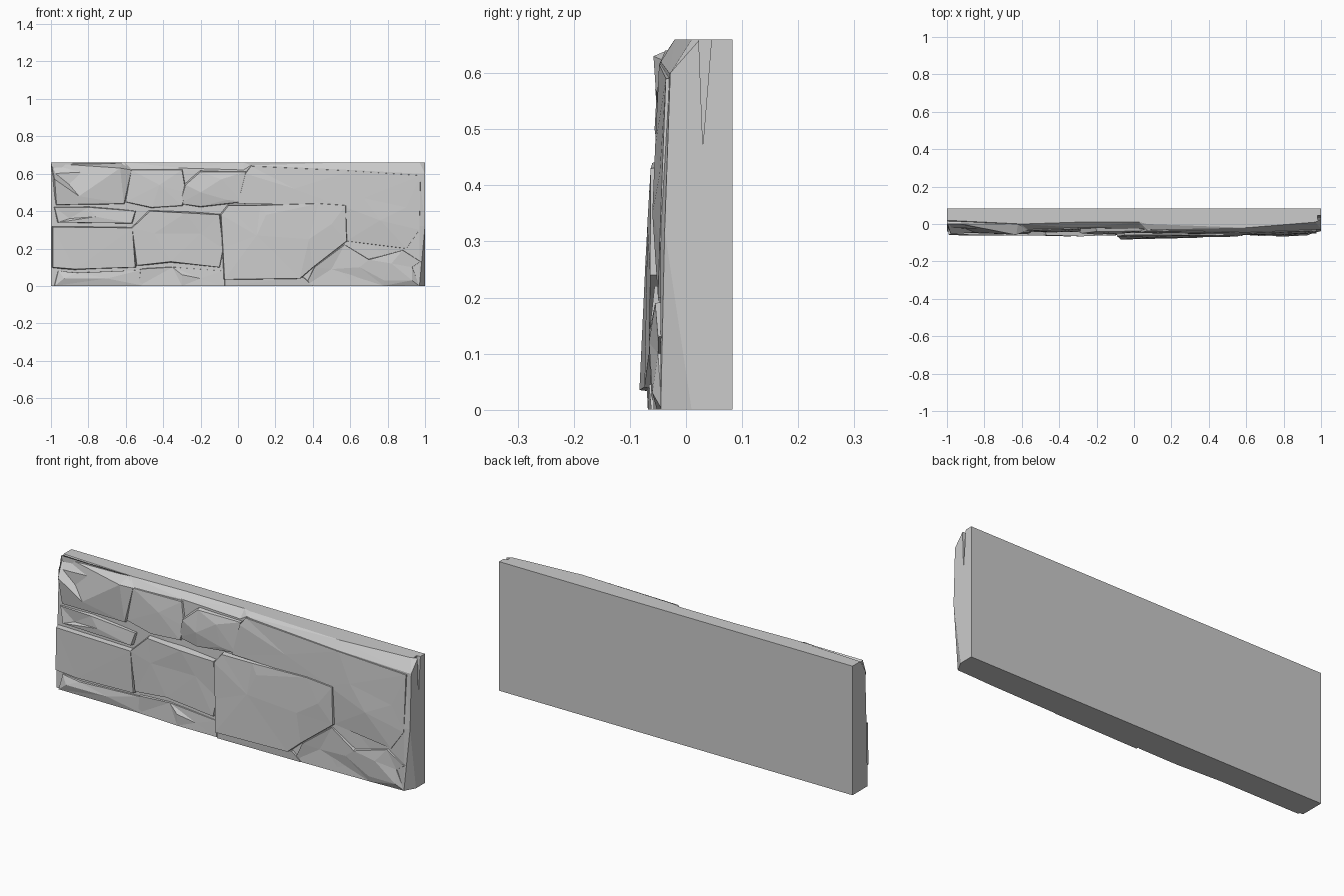
import bpy, bmesh
from mathutils import Vector
from mathutils.geometry import delaunay_2d_cdt

BACK, TOP = 0.083, 0.66

cube = bpy.data.objects.get("Cube")
if cube:
    bpy.data.objects.remove(cube, do_unlink=True)

stone_grey = bpy.data.materials.new("stone grey")
stone_grey.use_nodes = True
colour = (0.6, 0.6, 0.6, 1)
stone_grey.diffuse_color = colour
stone_grey.node_tree.nodes["Principled BSDF"].inputs["Base Color"].default_value = colour


def finish(name, bm):
    """Turn a bmesh into a flat shaded grey object."""
    bmesh.ops.recalc_face_normals(bm, faces=bm.faces)
    mesh = bpy.data.meshes.new(name)
    bm.to_mesh(mesh)
    bm.free()
    mesh.materials.append(stone_grey)
    obj = bpy.data.objects.new(name, mesh)
    bpy.context.collection.objects.link(obj)
    return obj


def clamp(value, low, high):
    return max(low, min(high, value))


def stone(name, outline, crest=(), grow=0.015, root=0.0):
    """Faceted stone: outline and crest points are (x, z, y); sides run back to the root."""
    points = list(outline) + list(crest)
    count = len(outline)
    flat = [Vector((x, z)) for x, z, y in points]
    rim = [(i, (i + 1) % count) for i in range(count)]
    coords, _, faces, origin, _, _ = delaunay_2d_cdt(flat, rim, [list(range(count))], 1, 1e-5)
    bm = bmesh.new()
    front = [bm.verts.new((c.x, points[o[0]][2], c.y)) for c, o in zip(coords, origin)]
    for face in faces:
        bm.faces.new([front[i] for i in face])
    middle = sum(flat[:count], Vector((0, 0))) / count
    back = []
    for p in flat[:count]:
        q = p + (p - middle).normalized() * grow
        back.append(bm.verts.new((clamp(q.x, -1, 1), root, clamp(q.y, 0, TOP))))
    lookup = {o[0]: v for o, v in zip(origin, front)}
    for a, b in rim:
        bm.faces.new([lookup[a], lookup[b], back[b], back[a]])
    bm.faces.new(back)
    return finish(name, bm)


# Backing slab lofted along x: x, top lip, chamfer height, chamfer, middle, foot
stations = [
    (-1, .02, .6, -.02, -.03, -.04),
    (-.6, 0, .62, -.03, -.035, -.045),
    (-.3, .01, .63, -.02, -.035, -.05),
    (.03, .01, .62, -.025, -.04, -.06),
    (.07, 0, .645, -.03, -.045, -.06),
    (.6, -.02, .62, -.045, -.045, -.055),
    (.97, .01, .6, -.03, -.045, -.045),
    (1, .025, .6, -.028, -.038, .01),
]
bm = bmesh.new()
rings = []
for x, lip, height, chamfer, middle, foot in stations:
    section = [(BACK, 0), (BACK, TOP), (lip, TOP), (chamfer, height), (middle, .32), (foot, 0)]
    rings.append([bm.verts.new((x, y, z)) for y, z in section])
for a, b in zip(rings, rings[1:]):
    for i in range(len(a)):
        j = (i + 1) % len(a)
        bm.faces.new([a[i], a[j], b[j], b[i]])
bm.faces.new(rings[0])
bm.faces.new(rings[-1])
bmesh.ops.triangulate(bm, faces=[f for f in bm.faces if len(f.verts) == 4])
slab = finish("backing_slab", bm)

# Narrow crack down the top of the left end
bm = bmesh.new()
wedge = [(.022, .68), (.047, .68), (.03, .47)]
ends = [[bm.verts.new((x, y, z)) for y, z in wedge] for x in (.98, 1.02)]
for i in range(3):
    j = (i + 1) % 3
    bm.faces.new([ends[0][i], ends[0][j], ends[1][j], ends[1][i]])
for end in ends:
    bm.faces.new(end)
cutter = finish("crack_cutter", bm)
cutter.hide_render = True
cut = slab.modifiers.new("crack", "BOOLEAN")
cut.operation, cut.object, cut.solver = "DIFFERENCE", cutter, "EXACT"
bpy.context.view_layer.objects.active = slab
bpy.ops.object.modifier_apply(modifier=cut.name)
bpy.data.objects.remove(cutter, do_unlink=True)

# Upper course
stone("upper_right_corner_stone",
      [(-1, .655, .015), (-.98, .57, -.055), (-.97, .435, -.036), (-.61, .44, -.045),
       (-.57, .62, -.035), (-.62, .655, 0)],
      [(-.63, .63, -.058), (-.85, .48, -.045)])
stone("upper_middle_stone",
      [(-.57, .62, -.034), (-.6, .45, -.04), (-.46, .42, -.045), (-.3, .43, -.042),
       (-.28, .5, -.036), (-.3, .62, -.027)],
      [(-.42, .54, -.044)])
stone("upper_knob_stone",
      [(-.31, .44, -.035), (-.28, .54, -.05), (-.2, .61, -.04), (.04, .61, -.038),
       (.02, .45, -.045), (-.2, .425, -.045)],
      [(-.2, .5, -.056), (-.09, .57, -.052), (-.06, .46, -.05)])
stone("upper_left_stone",
      [(.04, .6, -.045), (.07, .64, -.037), (.6, .615, -.048), (.975, .59, -.036),
       (.97, .3, -.047), (.9, .2, -.05), (.58, .24, -.052), (.55, .43, -.056), (0, .44, -.048)],
      [(.3, .52, -.05), (.67, .47, -.055), (.76, .35, -.06), (.9, .42, -.047)], grow=.008)

# Middle course
stone("right_ledge_stone",
      [(-.98, .42, -.035), (-.96, .34, -.045), (-.57, .335, -.054), (-.55, .4, -.045),
       (-.8, .42, -.045)],
      [(-.76, .37, -.052), (-.9, .36, -.035)])
stone("middle_right_stone",
      [(-.99, .315, -.056), (-.99, .1, -.06), (-.87, .09, -.06), (-.55, .1, -.062),
       (-.565, .31, -.062)])
stone("middle_stone",
      [(-.565, .31, -.061), (-.54, .11, -.061), (-.36, .13, -.066), (-.1, .1, -.06),
       (-.08, .2, -.055), (-.1, .38, -.058), (-.28, .39, -.066), (-.47, .4, -.06)],
      [(-.45, .28, -.063), (-.2, .28, -.06)])
stone("large_centre_stone",
      [(-.08, .2, -.073), (-.072, .035, -.083), (.33, .04, -.074), (.4, .1, -.066),
       (.58, .24, -.064), (.575, .43, -.063), (.43, .44, -.06), (.12, .43, -.058),
       (-.05, .43, -.06), (-.09, .38, -.066)],
      [(.1, .27, -.072), (.38, .25, -.07), (.15, .38, -.066), (.5, .33, -.069)])

# Bottom course
stone("lower_right_stone",
      [(-.98, 0, -.05), (-.96, .08, -.045), (-.86, .07, -.052), (-.52, .085, -.05),
       (-.5, 0, -.05)],
      [(-.93, .04, -.062), (-.7, .04, -.058)])
stone("lower_middle_stone",
      [(-.53, 0, -.05), (-.52, .09, -.054), (-.35, .1, -.052), (-.08, .08, -.055),
       (-.08, 0, -.06), (-.3, 0, -.062)],
      [(-.3, .06, -.066), (-.2, .04, -.058)])
stone("centre_foot_stone",
      [(-.07, 0, -.068), (-.07, .04, -.07), (.35, .045, -.066), (.4, 0, -.062)])
stone("lower_left_stone",
      [(.36, 0, -.06), (.41, .1, -.066), (.57, .22, -.056), (.7, .14, -.065),
       (.88, .19, -.055), (.975, .13, -.05), (.93, .1, -.05), (.97, 0, -.043), (.78, .0, -.052)],
      [(.5, .09, -.053), (.65, .1, -.062), (.82, .12, -.066), (.78, .03, -.06), (.93, .03, -.06)])
